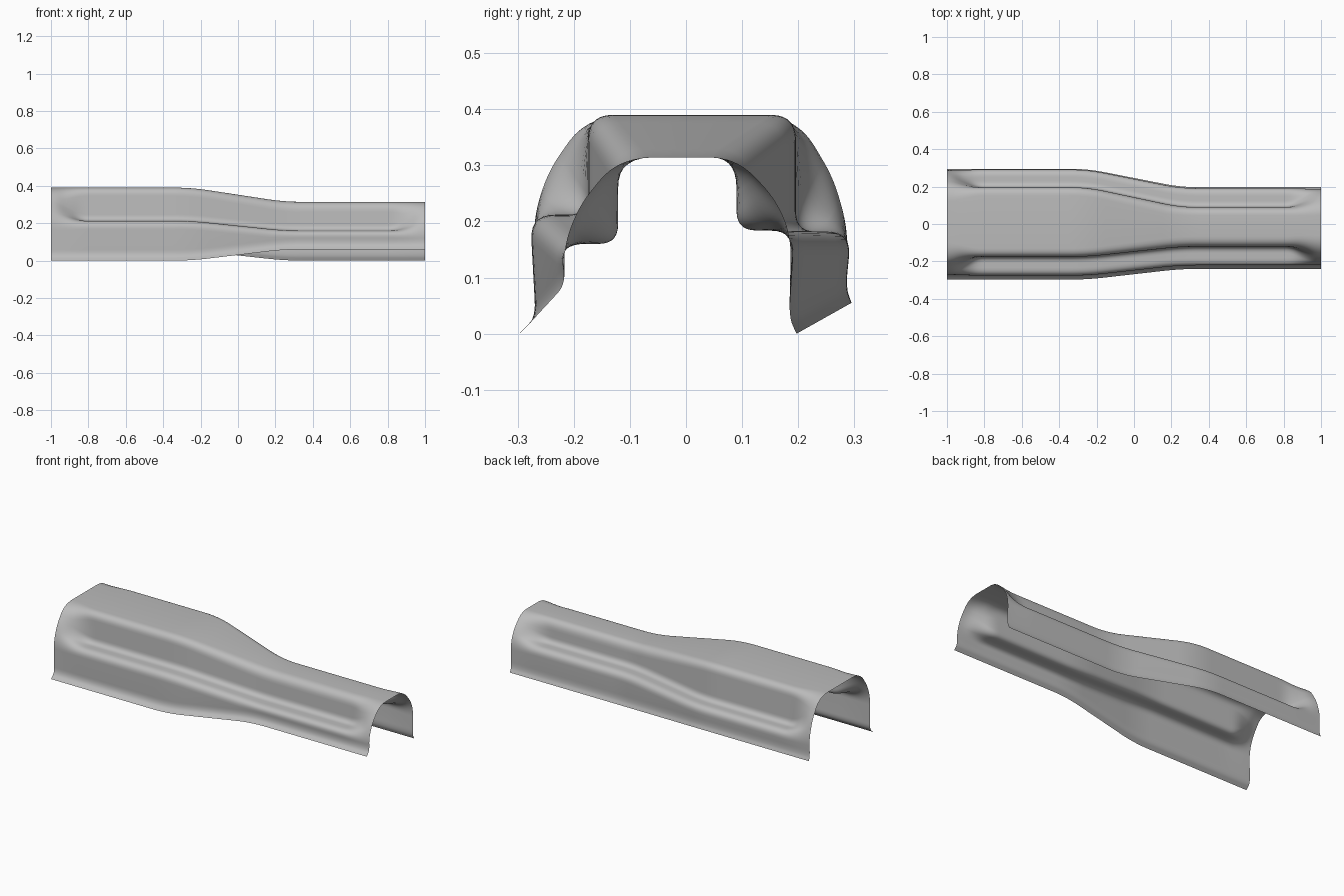
import bpy
import bmesh
from mathutils import Vector

cube = bpy.data.objects.get("Cube")
if cube:
    bpy.data.objects.remove(cube, do_unlink=True)

steel = bpy.data.materials.new("grey_steel")
steel.use_nodes = True
grey = (0.5, 0.5, 0.5, 1)
steel.diffuse_color = grey
steel.node_tree.nodes["Principled BSDF"].inputs["Base Color"].default_value = grey

# Section sizes per side, at the wide and the narrow end of the sheet
KEYS = ("top", "wall", "step", "flange", "foot", "flare", "radius")
FRONT = ((.39, .175, .212, .278, 0, .019, .045), (.314, .121, .16, .225, .06, .015, .055))
BACK = ((.39, .196, .182, .295, .055, 0, .045), (.314, .09, .184, .194, 0, .003, .055))


def clamp(v):
    return min(1, max(0, v))


def ramp(x, start, end, soft):
    """Straight ramp with rounded ends."""
    offsets = [soft * k / 3 for k in range(-3, 4)]
    return sum(clamp((x + o - start) / (end - start)) for o in offsets) / len(offsets)


def rounded(points, radii, steps=7):
    """Polyline with each inner corner replaced by a curve."""
    out = [points[0]]
    for i, r in enumerate(radii, 1):
        a, b, c = points[i - 1:i + 2]
        p = b + (a - b).normalized() * min(r, (a - b).length * .49)
        q = b + (c - b).normalized() * min(r, (c - b).length * .49)
        for k in range(steps + 1):
            t = k / steps
            out.append(p * (1 - t) ** 2 + b * (2 * t * (1 - t)) + q * t * t)
    out.append(points[-1])
    return out


def half_section(sizes, taper, groove):
    """One side of the cross-section, from the ridge to the foot."""
    s = {k: a + (b - a) * taper for k, a, b in zip(KEYS, *sizes)}
    ridge = Vector((0, s["top"]))
    shoulder = Vector((s["wall"], s["top"]))
    ledge = Vector((s["flange"], s["step"]))
    low = ledge - Vector((0, .04))
    bulge = Vector((.018, .012))
    # The ledge flattens into a plain arch where the groove fades out
    inner = ((shoulder + low) / 2 + bulge).lerp(Vector((s["wall"], s["step"])), groove)
    outer = (shoulder.lerp(low, .85) + bulge * .5).lerp(ledge, groove)
    knee = Vector((s["flange"] - .01, s["foot"] + .028))
    foot = Vector((s["flange"] + s["flare"], s["foot"]))
    r = s["radius"]
    return rounded([ridge, shoulder, inner, outer, knee, foot],
                   [r + .03 * (1 - groove), .035, .045, .03])


# Sheet swept along x
bm = bmesh.new()
rows = []
COUNT = 120
for i in range(COUNT + 1):
    x = 2 * i / COUNT - 1
    taper = ramp(x, -.25, .25, .08)
    groove = ramp(1 - abs(x), .02, .16, .03)
    front = [(-p.x, p.y) for p in half_section(FRONT, taper, groove)]
    back = [(p.x, p.y) for p in half_section(BACK, taper, groove)]
    section = front[:0:-1] + back
    rows.append([bm.verts.new((x, y, z)) for y, z in section])

for r0, r1 in zip(rows, rows[1:]):
    for j in range(len(r0) - 1):
        bm.faces.new((r0[j], r1[j], r1[j + 1], r0[j + 1])).smooth = True

mesh = bpy.data.meshes.new("pressed_sheet")
bm.to_mesh(mesh)
bm.free()
mesh.materials.append(steel)
sheet = bpy.data.objects.new("pressed_sheet", mesh)
bpy.context.collection.objects.link(sheet)
